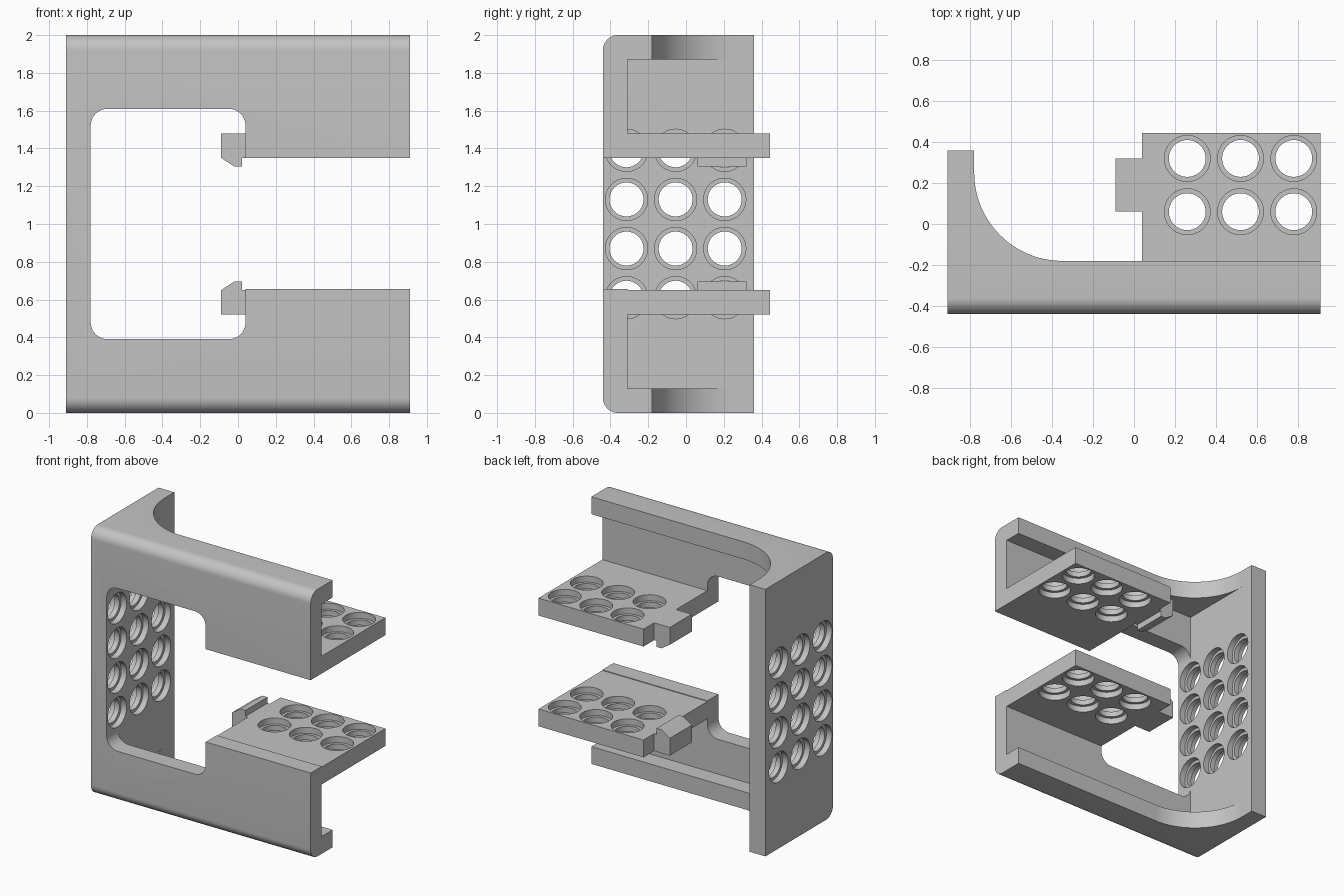
import bpy, bmesh, math
from mathutils import Vector, Matrix

if "Cube" in bpy.data.objects:
    bpy.data.objects.remove(bpy.data.objects["Cube"], do_unlink=True)

grey = bpy.data.materials.new("plain grey")
grey.use_nodes = True
grey.diffuse_color = (0.55, 0.55, 0.55, 1)
grey.node_tree.nodes["Principled BSDF"].inputs["Base Color"].default_value = (0.55, 0.55, 0.55, 1)

T = 0.13                       # wall thickness
X, FRONT, HOLLOW = 0.91, -0.44, -0.31
INNER = -X + T


def make(name, bm):
    bmesh.ops.recalc_face_normals(bm, faces=bm.faces)
    mesh = bpy.data.meshes.new(name)
    bm.to_mesh(mesh)
    bm.free()
    mesh.materials.append(grey)
    obj = bpy.data.objects.new(name, mesh)
    bpy.context.collection.objects.link(obj)
    return obj


def prism(points, place, depth):
    """Extrude a 2D outline; place maps (u, v, w) to space."""
    bm = bmesh.new()
    face = bm.faces.new([bm.verts.new(place(u, v, depth[0])) for u, v in points])
    ext = bmesh.ops.extrude_face_region(bm, geom=[face])
    shift = Vector(place(0, 0, depth[1])) - Vector(place(0, 0, depth[0]))
    bmesh.ops.translate(bm, vec=shift, verts=[g for g in ext["geom"] if isinstance(g, bmesh.types.BMVert)])
    return bm


def along_z(u, v, w):
    return (u, v, w)


def along_y(u, v, w):
    return (u, w, v)


def box(x0, x1, y0, y1, z0, z1):
    return prism([(x0, y0), (x1, y0), (x1, y1), (x0, y1)], along_z, (z0, z1))


def arc(cx, cy, r, a0, a1, n):
    angles = [math.radians(a0 + (a1 - a0) * i / n) for i in range(n + 1)]
    return [(cx + r * math.cos(a), cy + r * math.sin(a)) for a in angles]


def hole_cutters(centres, axis):
    """Round holes counterbored from both faces, leaving a thin middle lip."""
    bm = bmesh.new()
    wide, narrow, lip = 0.112, 0.09, 0.02
    profile = [(wide, -0.1), (wide, -lip), (narrow, -lip),
               (narrow, lip), (wide, lip), (wide, 0.1)]
    turn = Matrix.Rotation(math.pi / 2, 4, "Y") if axis == "X" else Matrix()
    n = 40
    for c in centres:
        m = Matrix.Translation(c) @ turn
        rings = [[bm.verts.new(m @ Vector((x, y, h))) for x, y in arc(0, 0, r, 0, 360, n)[:-1]]
                 for r, h in profile]
        for a, b in zip(rings, rings[1:]):
            for i in range(n):
                j = (i + 1) % n
                bm.faces.new((a[i], a[j], b[j], b[i]))
        bm.faces.new(rings[0][::-1])
        bm.faces.new(rings[-1])
    return bm


def cut(obj, bm):
    cutter = make("cutter", bm)
    cutter.hide_render = True
    mod = obj.modifiers.new("cut", "BOOLEAN")
    mod.operation, mod.solver, mod.object = "DIFFERENCE", "EXACT", cutter
    bpy.ops.object.select_all(action="DESELECT")
    bpy.context.view_layer.objects.active = obj
    obj.select_set(True)
    bpy.ops.object.modifier_apply(modifier=mod.name)
    bpy.data.objects.remove(cutter, do_unlink=True)


def smooth(obj):
    bpy.ops.object.select_all(action="DESELECT")
    bpy.context.view_layer.objects.active = obj
    obj.select_set(True)
    bpy.ops.object.shade_smooth_by_angle(angle=math.radians(30))


# Frame: L-shaped plan with a large inside fillet, front long edges rounded
fillet = 0.43
plan = [(-X, FRONT), (X, FRONT), (X, -0.18)]
plan += arc(INNER + fillet, -0.18 + fillet, fillet, 270, 180, 32)
plan += [(INNER, 0.36), (-X, 0.36)]
bm = prism(plan, along_z, (0, 2))
bm.edges.ensure_lookup_table()
rims = [e for e in bm.edges if all(abs(v.co.y - FRONT) < 1e-4 for v in e.verts)
        and abs(e.verts[0].co.z - e.verts[1].co.z) < 1e-4]
bmesh.ops.bevel(bm, geom=rims, offset=0.08, segments=10, profile=0.5, affect="EDGES")
frame = make("frame", bm)

# Hollow between the upper and lower rails
cut(frame, box(INNER, 1.2, HOLLOW, 0.8, T, 2 - T))

# Front window with rounded corners, open on one side between the shelves
r, low, high, edge = 0.09, 0.39, 1.61, 0.04
window = arc(INNER + r, high - r, r, 90, 180, 10) + arc(INNER + r, low + r, r, 180, 270, 10)
window += arc(edge - r, low + r, r, 270, 360, 10)
window += [(edge, 0.655), (1.2, 0.655), (1.2, 1.35), (edge, 1.35)]
window += arc(edge - r, high - r, r, 0, 90, 10)
cut(frame, prism(window, along_y, (-0.6, HOLLOW + 0.05)))

# Grid of holes in the side wall
cut(frame, hole_cutters([(-X + T / 2, -0.315 + 0.26 * i, 0.61 + 0.26 * k)
                         for i in range(3) for k in range(4)], "X"))
smooth(frame)

# Mirrored pair of shelves with hole grids and hooked tabs
for side, flip in (("upper", 1), ("lower", -1)):
    def level(h):
        return 1 + flip * h

    z0, z1 = sorted((level(0.35), level(0.48)))
    shelf = make(side + "_shelf", box(edge, X, HOLLOW, 0.445, z0, z1))
    cut(shelf, hole_cutters([(0.26 + 0.26 * i, 0.06 + 0.26 * j, (z0 + z1) / 2)
                             for i in range(3) for j in range(2)], "Z"))
    smooth(shelf)
    hook = [(-0.09, 0.48), (edge, 0.48), (edge, 0.35), (0.02, 0.35),
            (0.02, 0.305), (-0.02, 0.305), (-0.09, 0.35)]
    make(side + "_hook_tab", prism([(x, level(h)) for x, h in hook], along_y, (0.06, 0.32)))
